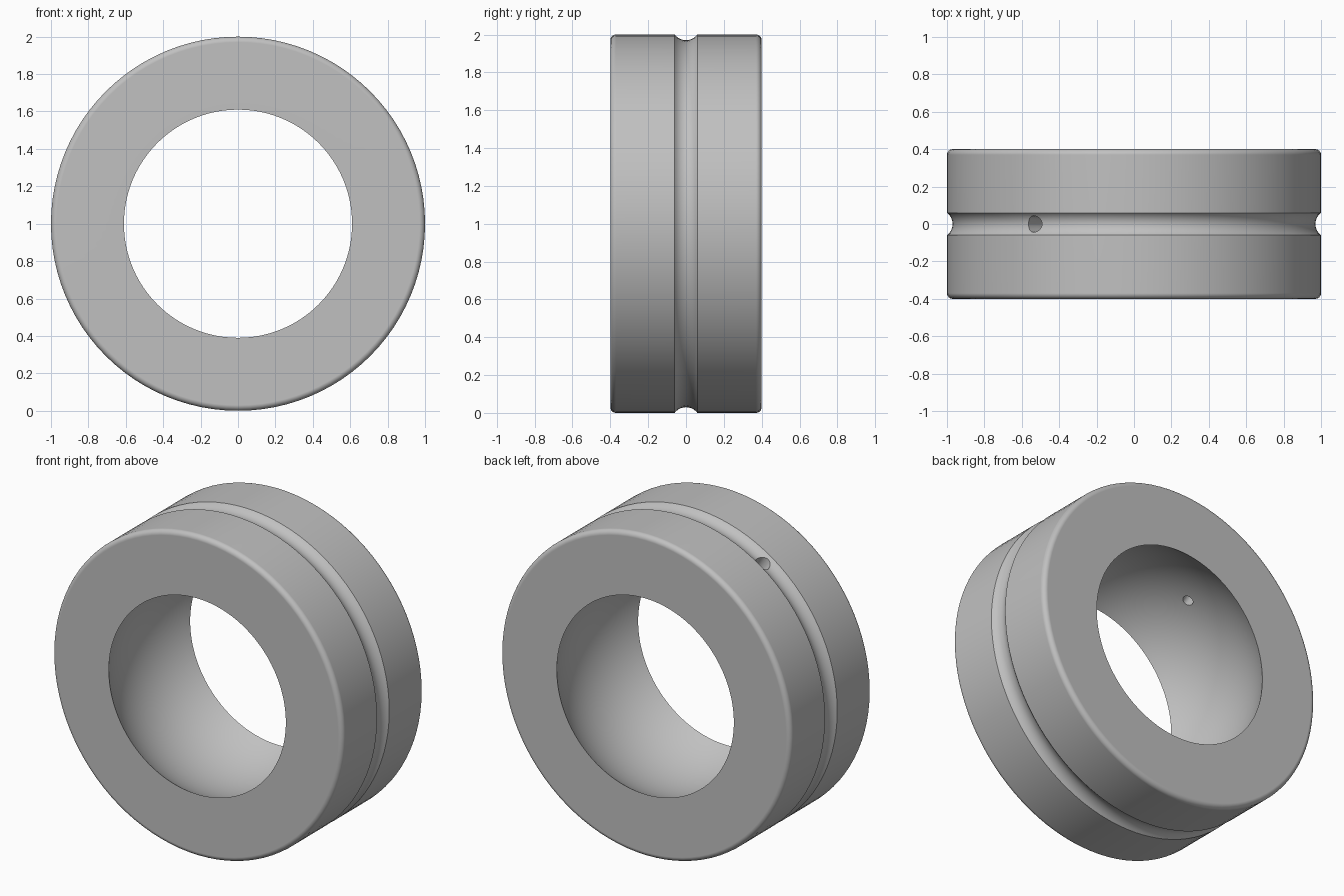
import bpy, bmesh
from math import sin, cos, pi, radians, sqrt, atan2
from mathutils import Vector, Matrix

cube = bpy.data.objects.get("Cube")
if cube:
    bpy.data.objects.remove(cube, do_unlink=True)

HALF = 0.4        # half width of the ring
BORE = 0.61       # bore radius at the end faces
FILLET = 0.03
GROOVE_W, GROOVE_D = 0.06, 0.03
SEGMENTS = 96
CENTRE = Vector((0, 0, 1))

steel = bpy.data.materials.new("satin_grey")
grey = (0.53, 0.53, 0.53, 1)
steel.diffuse_color = grey
steel.use_nodes = True
steel.node_tree.nodes["Principled BSDF"].inputs["Base Color"].default_value = grey


def arc(cr, cy, rad, a0, a1, steps):
    """Points (radius, y) along an arc; angle measured from the radial axis."""
    angles = [a0 + (a1 - a0) * i / steps for i in range(steps + 1)]
    return [(cr + rad * cos(a), cy + rad * sin(a)) for a in angles]


def make_object(name, bm):
    bmesh.ops.recalc_face_normals(bm, faces=bm.faces)
    mesh = bpy.data.meshes.new(name)
    bm.to_mesh(mesh)
    bm.free()
    mesh.materials.append(steel)
    obj = bpy.data.objects.new(name, mesh)
    bpy.context.collection.objects.link(obj)
    return obj


# Ring cross-section: rounded outside, arc groove, concave spherical bore
groove_rad = (GROOVE_W**2 + GROOVE_D**2) / (2 * GROOVE_D)
groove_ang = atan2(GROOVE_W, groove_rad - GROOVE_D)
sphere_rad = sqrt(BORE**2 + HALF**2)
sphere_ang = atan2(HALF, BORE)
edge = HALF - FILLET
profile = arc(1 - FILLET, -edge, FILLET, -pi / 2, 0, 6)
profile += arc(1 - GROOVE_D + groove_rad, 0, groove_rad,
               pi + groove_ang, pi - groove_ang, 10)
profile += arc(1 - FILLET, edge, FILLET, 0, pi / 2, 6)
profile += arc(0, 0, sphere_rad, sphere_ang, -sphere_ang, 20)

bm = bmesh.new()
verts = [bm.verts.new((r, y, 1)) for r, y in profile]
edges = [bm.edges.new((v, verts[(i + 1) % len(verts)])) for i, v in enumerate(verts)]
bmesh.ops.spin(bm, geom=verts + edges, cent=CENTRE, axis=(0, 1, 0),
               angle=2 * pi, steps=SEGMENTS, use_merge=True)
bmesh.ops.remove_doubles(bm, verts=bm.verts, dist=0.0001)
ring = make_object("bearing_outer_ring", bm)

# Tapered oil hole drilled from the groove into the bore
tilt = Matrix.Rotation(radians(-33), 4, "Y")
bm = bmesh.new()
bmesh.ops.create_cone(bm, cap_ends=True, segments=24, radius1=0.028,
                      radius2=0.048, depth=0.4,
                      matrix=Matrix.Translation(CENTRE) @ tilt
                      @ Matrix.Translation((0, 0, 0.86)))
cutter = make_object("oil_hole_cutter", bm)
cutter.hide_render = True

bpy.ops.object.select_all(action="DESELECT")
bpy.context.view_layer.objects.active = ring
ring.select_set(True)
cut = ring.modifiers.new("oil_hole", "BOOLEAN")
cut.operation = "DIFFERENCE"
cut.solver = "EXACT"
cut.object = cutter
bpy.ops.object.modifier_apply(modifier=cut.name)
bpy.data.objects.remove(cutter, do_unlink=True)

# Smooth surfaces with crisp groove, bore and hole edges
bpy.ops.object.shade_smooth_by_angle(angle=radians(30))
weighted = ring.modifiers.new("even_shading", "WEIGHTED_NORMAL")
weighted.keep_sharp = True
